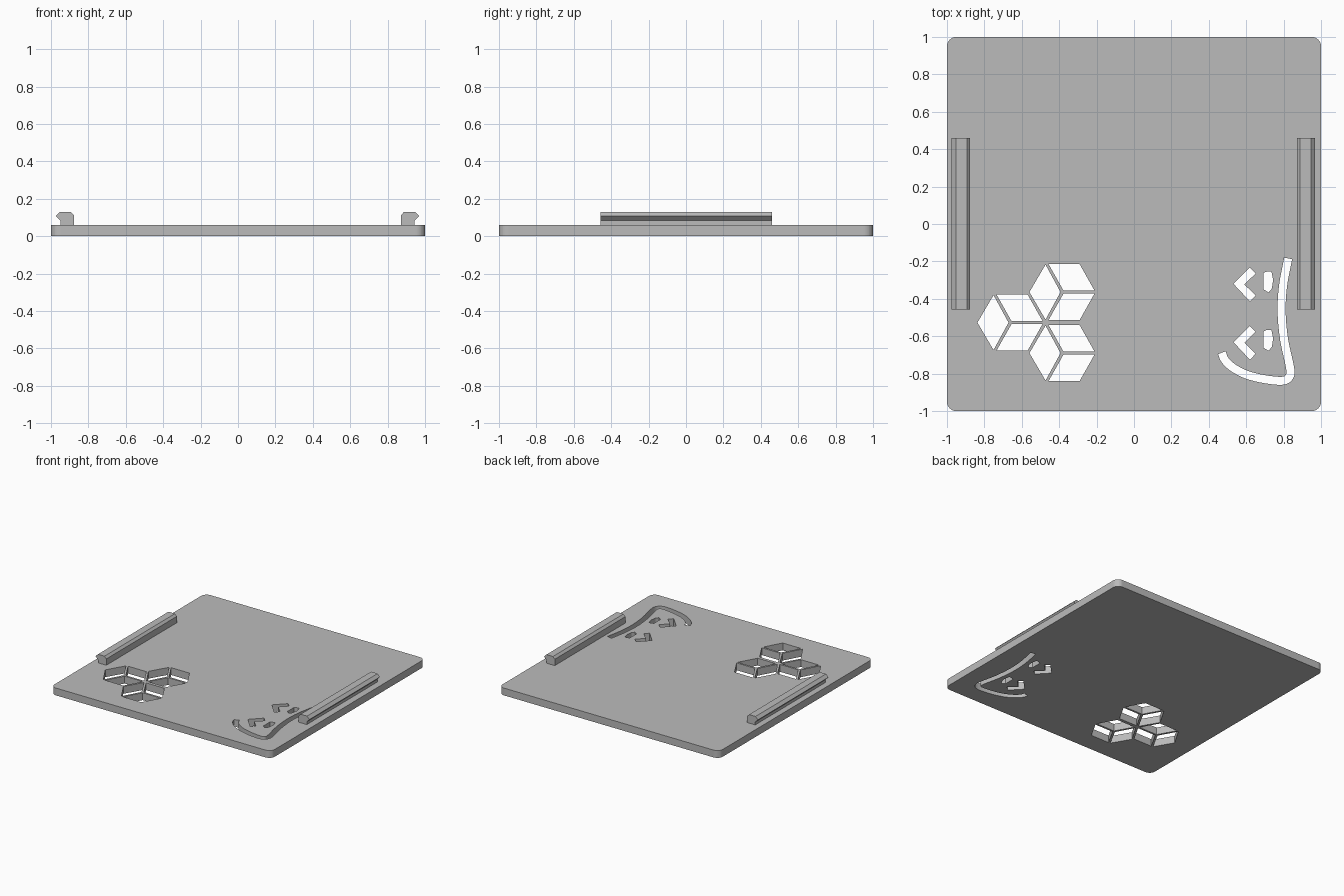
import bpy, bmesh, math
from mathutils import Vector

cube = bpy.data.objects.get("Cube")
if cube:
    bpy.data.objects.remove(cube, do_unlink=True)

THICK = 0.06

grey = bpy.data.materials.new("plain grey")
grey.use_nodes = True
colour = (0.5, 0.5, 0.5, 1)
grey.diffuse_color = colour
grey.node_tree.nodes["Principled BSDF"].inputs["Base Color"].default_value = colour


def add_object(name, bm):
    bmesh.ops.recalc_face_normals(bm, faces=bm.faces)
    mesh = bpy.data.meshes.new(name)
    bm.to_mesh(mesh)
    bm.free()
    mesh.materials.append(grey)
    obj = bpy.data.objects.new(name, mesh)
    bpy.context.collection.objects.link(obj)
    return obj


def shift(points, dx, dy):
    return [(x + dx, y + dy) for x, y in points]


def rounded_square(half, radius, steps=8):
    pts = []
    for quarter in range(4):
        mid = math.pi / 4 + quarter * math.pi / 2
        cx = math.copysign(half - radius, math.cos(mid))
        cy = math.copysign(half - radius, math.sin(mid))
        for i in range(steps + 1):
            a = (quarter + i / steps) * math.pi / 2
            pts.append((cx + radius * math.cos(a), cy + radius * math.sin(a)))
    return pts


def ribbon(path, width):
    """Closed outline of constant width around an open path."""
    pts = [Vector(p) for p in path]
    left, right = [], []
    for i, p in enumerate(pts):
        before = (p - pts[i - 1]).normalized() if i else None
        after = (pts[i + 1] - p).normalized() if i + 1 < len(pts) else None
        tangent = ((before or after) + (after or before)).normalized()
        side = Vector((-tangent.y, tangent.x)) * width / 2
        left.append(tuple(p + side))
        right.append(tuple(p - side))
    return left + right[::-1]


def smooth_path(points, steps=4):
    """Catmull-Rom curve through the points."""
    p = [Vector(q) for q in points]
    p = [p[0] * 2 - p[1]] + p + [p[-1] * 2 - p[-2]]
    out = []
    for a, b, c, d in zip(p, p[1:], p[2:], p[3:]):
        for i in range(steps):
            t = i / steps
            out.append((b * 2 + (c - a) * t + (a * 2 - b * 5 + c * 4 - d) * t * t
                        + (b * 3 - a - c * 3 + d) * t ** 3) / 2)
    return out + [p[-2]]


# Openings: three cubes, each made of three rhombi
holes = []
side_rhombus = [(-.088, .147), (-.008, 0), (-.088, -.147), (-.174, 0)]
upper_rhombus = [(-.072, .15), (.094, .15), (.174, .008), (.008, .008)]
lower_rhombus = [(x, -y) for x, y in upper_rhombus]
for cx, cy in [(-.385, -.364), (-.663, -.527), (-.385, -.69)]:
    for shape in (side_rhombus, upper_rhombus, lower_rhombus):
        holes.append(shift(shape, cx, cy))

# Openings: two chevrons with a small rounded slot beside each
chevron = [(.532, -.32), (.618, -.233), (.65, -.265), (.59, -.323), (.65, -.382), (.62, -.414)]
slot = [(.693, -.262), (.71, -.254), (.735, -.254), (.744, -.3), (.737, -.345),
        (.72, -.366), (.693, -.35)]
for dy in (0, -.312):
    holes += [shift(chevron, 0, dy), shift(slot, 0, dy)]

# Opening: long curved slit
slit = [(.824, -.184), (.797, -.33), (.789, -.47), (.803, -.62), (.834, -.765),
        (.832, -.815), (.795, -.838), (.7, -.83), (.6, -.805), (.525, -.765),
        (.485, -.725), (.47, -.688)]
holes.append(ribbon(smooth_path(slit), .043))

# Plate: filled flat outline with openings, extruded
curve = bpy.data.curves.new("plate_outline", "CURVE")
curve.dimensions = "2D"
curve.fill_mode = "BOTH"
curve.extrude = THICK / 2
for outline in [rounded_square(1, .05)] + holes:
    spline = curve.splines.new("POLY")
    spline.points.add(len(outline) - 1)
    for point, (x, y) in zip(spline.points, outline):
        point.co = (x, y, 0, 1)
    spline.use_cyclic_u = True
outline_obj = bpy.data.objects.new("plate_outline", curve)
bpy.context.collection.objects.link(outline_obj)
bpy.context.view_layer.update()
graph = bpy.context.evaluated_depsgraph_get()
bm = bmesh.new()
bm.from_mesh(bpy.data.meshes.new_from_object(outline_obj.evaluated_get(graph)))
bpy.data.objects.remove(outline_obj, do_unlink=True)
bmesh.ops.remove_doubles(bm, verts=bm.verts, dist=.0001)
bmesh.ops.translate(bm, verts=bm.verts, vec=(0, 0, THICK / 2))
for face in bm.faces:
    face.smooth = False
add_object("plate", bm)

# Clip rails: hooked profile swept along y, mirrored to the other side
rail_profile = [(.874, THICK - .002), (.874, .112), (.891, .13), (.95, .13), (.972, .108),
                (.947, .083), (.947, THICK - .002)]
for name, sign in (("left_clip_rail", 1), ("right_clip_rail", -1)):
    bm = bmesh.new()
    face = bm.faces.new([bm.verts.new((sign * x - .003, -.456, z)) for x, z in rail_profile])
    swept = bmesh.ops.extrude_face_region(bm, geom=[face])["geom"]
    bmesh.ops.translate(bm, vec=(0, .915, 0),
                        verts=[v for v in swept if isinstance(v, bmesh.types.BMVert)])
    add_object(name, bm)
